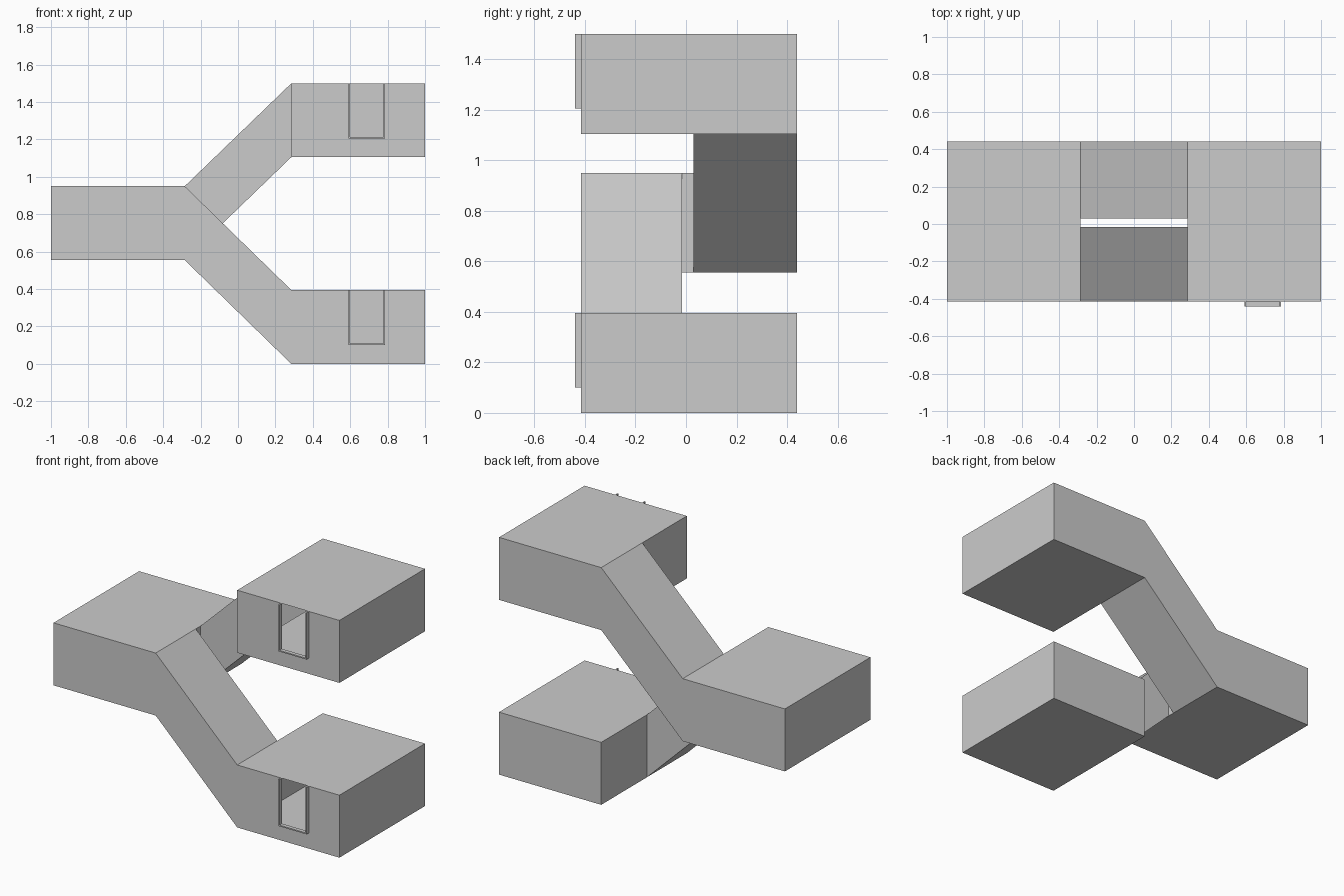
import bpy, bmesh

if "Cube" in bpy.data.objects:
    bpy.data.objects.remove(bpy.data.objects["Cube"])

YF, YB = -0.415, 0.44          # front and back walls
RF, RB = -0.015, 0.03          # inner walls of front and back ramps
XI, H = 0.285, 0.395           # ramp ends at +-XI, corridor height
DX0, DX1, DZ = 0.59, 0.787, 0.1  # door opening


def make(name, quads):
    bm = bmesh.new()
    for q in quads:
        bm.faces.new([bm.verts.new(p) for p in q])
    bmesh.ops.remove_doubles(bm, verts=bm.verts, dist=1e-5)
    bmesh.ops.recalc_face_normals(bm, faces=bm.faces)
    me = bpy.data.meshes.new(name)
    bm.to_mesh(me)
    bm.free()
    ob = bpy.data.objects.new(name, me)
    bpy.context.collection.objects.link(ob)
    return ob


def sleeve(x0, z0, x1, z1, y0, y1, front=True):
    """Open-ended corridor between two floor heights."""
    def side(y):
        return [(x0, y, z0), (x1, y, z1), (x1, y, z1 + H), (x0, y, z0 + H)]
    a, b = side(y0), side(y1)
    q = [[a[0], a[1], b[1], b[0]], [a[3], a[2], b[2], b[3]], b]
    return q + [a] if front else q


def wall_x(x, y0, y1, z):
    return [(x, y0, z), (x, y1, z), (x, y1, z + H), (x, y0, z + H)]


def wall_y(x0, x1, y, z0, z1):
    return [(x0, y, z0), (x1, y, z0), (x1, y, z1), (x0, y, z1)]


def box(x0, x1, y0, y1, z0, z1):
    caps = [[(x, y0, z0), (x, y1, z0), (x, y1, z1), (x, y0, z1)] for x in (x0, x1)]
    a, b = caps
    return caps + [[a[i], a[(i + 1) % 4], b[(i + 1) % 4], b[i]] for i in range(4)]


# entry hall with the narrow wall between the two ramp mouths
make("entry_hall", sleeve(-1, 0.555, -XI, 0.555, YF, YB)
     + [wall_x(-1, YF, YB, 0.555), wall_x(-XI, RF, RB, 0.555)])

# sloping corridors
make("lower_ramp", sleeve(-XI, 0.555, XI, 0, YF, RF))
make("upper_ramp", sleeve(-XI, 0.555, XI, 1.105, RB, YB))

# hollow end halls with a door opening in the front
for label, z, (w0, w1) in (("lower", 0, (RF, YB)), ("upper", 1.105, (YF, RB))):
    make(label + "_hall", sleeve(XI, z, 1, z, YF, YB, front=False)
         + [wall_x(1, YF, YB, z), wall_x(XI, w0, w1, z),
            wall_y(XI, DX0, YF, z, z + H), wall_y(DX1, 1, YF, z, z + H),
            wall_y(DX0, DX1, YF, z, z + DZ)])
    # projecting door surround
    t = 0.008
    make(label + "_door_frame",
         box(DX0, DX0 + t, -0.44, YF, z + DZ, z + H)
         )
    make(label + "_door_jamb", box(DX1 - t, DX1, -0.44, YF, z + DZ, z + H))
    make(label + "_door_sill", box(DX0 + t, DX1 - t, -0.44, YF, z + DZ, z + DZ + t))
